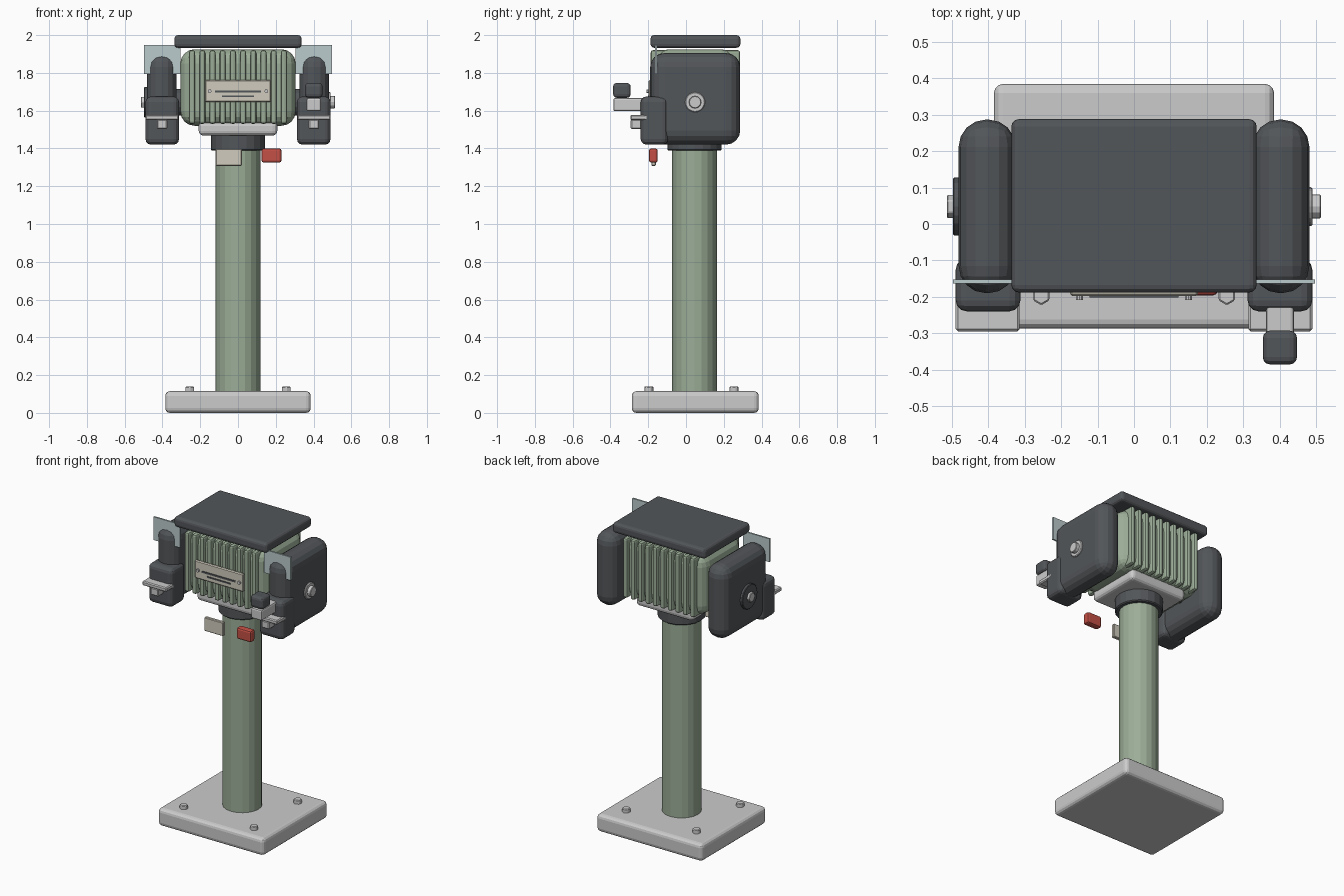
import bpy, bmesh, math
from mathutils import Matrix

if "Cube" in bpy.data.objects:
    bpy.data.objects.remove(bpy.data.objects["Cube"])


def material(name, rgb):
    m = bpy.data.materials.new(name)
    m.diffuse_color = (*rgb, 1)
    m.use_nodes = True
    m.node_tree.nodes["Principled BSDF"].inputs["Base Color"].default_value = m.diffuse_color
    return m


GREEN = material("green_paint", (0.33, 0.42, 0.31))
DARK = material("dark_casting", (0.085, 0.092, 0.10))
RED = material("red_plastic", (0.55, 0.08, 0.06))
CREAM = material("cream_plate", (0.63, 0.60, 0.51))
GLASS = material("pale_shield", (0.50, 0.60, 0.61))


def finish(name, bm, mat, bevel, segs):
    me = bpy.data.meshes.new(name)
    bm.to_mesh(me)
    bm.free()
    ob = bpy.data.objects.new(name, me)
    bpy.context.collection.objects.link(ob)
    if mat:
        me.materials.append(mat)
    if bevel:
        b = ob.modifiers.new("bevel", 'BEVEL')
        b.width, b.segments = bevel, segs
        b.limit_method = 'ANGLE'
        b.angle_limit = math.radians(40)
    return ob


def box(name, x, y, z, mat=None, bevel=0.0, segs=2):
    """Box from (min, max) ranges."""
    bm = bmesh.new()
    bmesh.ops.create_cube(bm, size=1)
    for v in bm.verts:
        for i, (a, b) in enumerate((x, y, z)):
            v.co[i] = (a + b) / 2 + v.co[i] * (b - a)
    return finish(name, bm, mat, bevel, segs)


def cyl(name, axis, centre, r, length, sides=16, mat=None, bevel=0.0):
    bm = bmesh.new()
    rot = {'x': Matrix.Rotation(math.pi / 2, 4, 'Y'),
           'y': Matrix.Rotation(math.pi / 2, 4, 'X'),
           'z': Matrix.Identity(4)}[axis]
    bmesh.ops.create_cone(bm, cap_ends=True, segments=sides, radius1=r, radius2=r,
                          depth=length, matrix=Matrix.Translation(centre) @ rot)
    return finish(name, bm, mat, bevel, 1)


CY = 0.045   # common y of column and shaft
HZ = 1.645   # shaft height

# Base plate with hex bolts
box("base_plate", (-0.385, 0.385), (-0.287, 0.385), (0, 0.115), None, 0.025, 3)
for i, (bx, by) in enumerate([(sx, sy) for sx in (-0.255, 0.255) for sy in (-0.197, 0.254)]):
    cyl(f"base_bolt_{i}", 'z', (bx, by, 0.122), 0.026, 0.035, 6, None, 0.004)

# Column, collar and motor seat
cyl("column", 'z', (0, CY, 0.75), 0.118, 1.32, 20, GREEN)
cyl("column_collar", 'z', (0, CY, 1.432), 0.143, 0.088, 20, DARK, 0.006)
box("motor_seat", (-0.208, 0.208), (-0.14, 0.23), (1.468, 1.545), None, 0.025, 3)

# Motor body with cooling ribs and lid
box("motor_body", (-0.305, 0.305), (-0.165, 0.262), (1.52, 1.925), GREEN, 0.075, 4)
RIBS = 10
for i in range(RIBS):
    x = -0.243 + 0.486 * i / (RIBS - 1)
    box(f"cooling_rib_{i}", (x - 0.016, x + 0.016), (-0.187, 0.287), (1.53, 1.92),
        GREEN, 0.012, 2)
box("motor_lid", (-0.337, 0.337), (-0.188, 0.288), (1.933, 2.0), DARK, 0.02, 3)
cyl("wheel_shaft", 'x', (0, CY, HZ), 0.07, 0.7, 16, DARK)

# Blank name plate with trim bars and screws
box("name_plate", (-0.176, 0.176), (-0.198, -0.18), (1.645, 1.763), CREAM, 0.006, 1)
box("plate_bar_upper", (-0.122, 0.122), (-0.202, -0.195), (1.695, 1.706), DARK)
box("plate_bar_lower", (-0.085, 0.085), (-0.202, -0.195), (1.672, 1.681), DARK)
for s in (-1, 1):
    cyl(f"plate_screw_{s}", 'y', (s * 0.15, -0.202, 1.703), 0.010, 0.014, 10)

# Mirrored wheel guards, rests and shields
for s, side in ((-1, "left"), (1, "right")):
    def span(a, b):
        return tuple(sorted((s * a, s * b)))
    box(f"wheel_guard_{side}", span(0.325, 0.482), (-0.19, 0.287), (1.42, 1.905), DARK, 0.075, 4)
    box(f"guard_front_{side}", span(0.312, 0.49), (-0.24, -0.095), (1.42, 1.675), DARK, 0.03, 3)
    box(f"tool_rest_{side}", span(0.314, 0.49), (-0.295, -0.125), (1.55, 1.578), None, 0.006, 1)
    box(f"rest_bracket_{side}", span(0.374, 0.43), (-0.293, -0.23), (1.503, 1.553), None, 0.006, 1)
    box(f"eye_shield_{side}", span(0.305, 0.497), (-0.164, -0.153), (1.795, 1.947), GLASS)
    # Hub washer and nut: the left washer is larger and dark
    r, mat, out = (0.08, DARK, 0.498) if s < 0 else (0.053, None, 0.491)
    cyl(f"hub_washer_{side}", 'x', (s * (out - 0.015), CY + 0.003, HZ), r, 0.03, 20, mat, 0.004)
    cyl(f"hub_nut_{side}", 'x', (s * 0.497, CY + 0.003, HZ), 0.033, 0.034,
        6 if s < 0 else 12, None, 0.003)

# Dressing arm on the right guard
box("side_arm", (0.363, 0.44), (-0.385, -0.22), (1.597, 1.667), None, 0.01, 2)
box("side_arm_knob", (0.354, 0.448), (-0.386, -0.293), (1.668, 1.747), DARK, 0.02, 3)

# Switch plate and stop button ahead of the column
box("switch_plate", (-0.118, 0.02), (-0.183, -0.16), (1.308, 1.398), CREAM, 0.004, 1)
box("stop_button", (0.124, 0.23), (-0.196, -0.15), (1.325, 1.4), RED, 0.012, 2)
